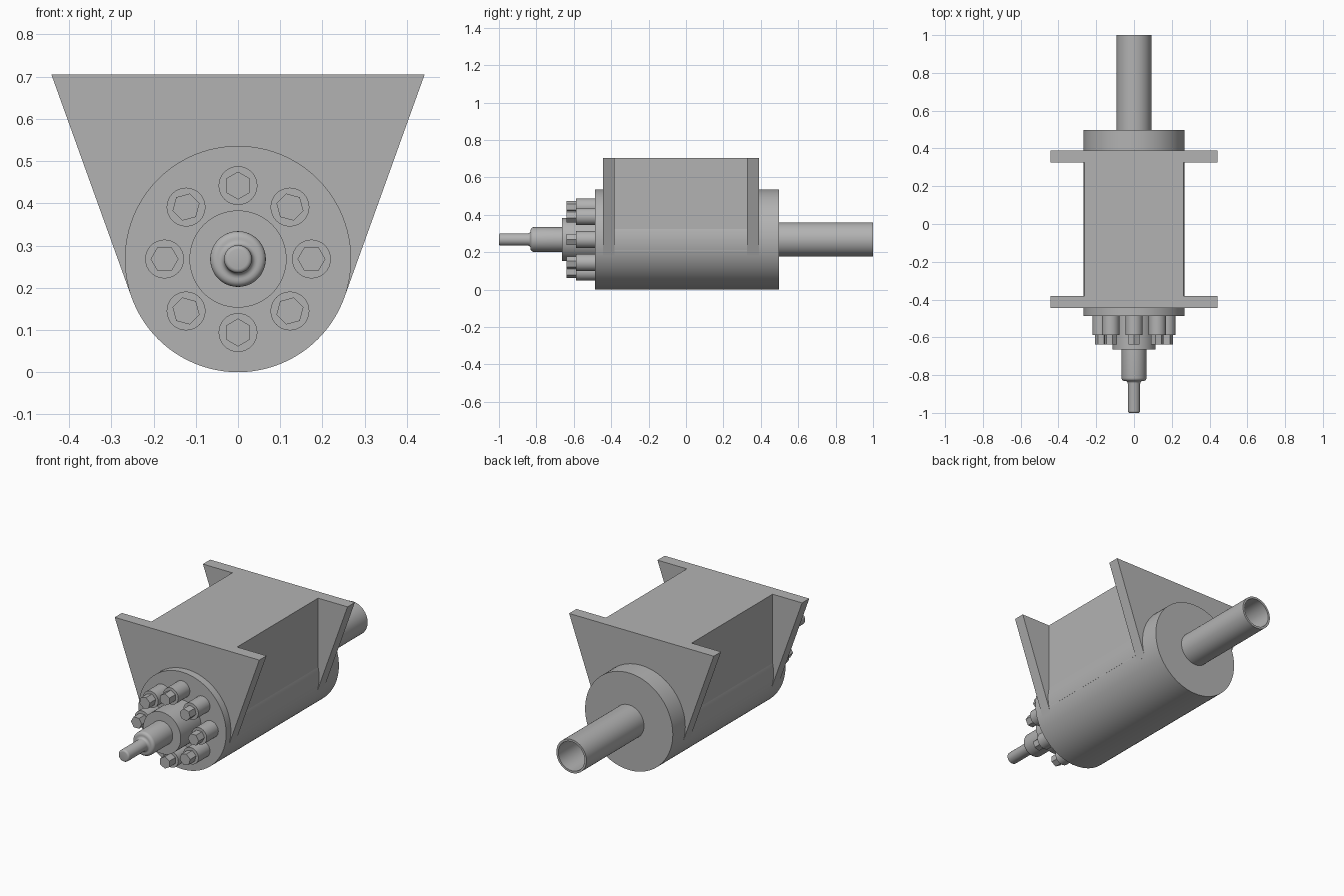
import bpy, bmesh, math

cube = bpy.data.objects.get("Cube")
if cube:
    bpy.data.objects.remove(cube, do_unlink=True)

AXIS = 0.268      # height of the centre line, also the barrel radius
TOP = 0.705

steel = bpy.data.materials.new("plain grey steel")
steel.use_nodes = True
grey = (0.45, 0.45, 0.45, 1)
steel.diffuse_color = grey
steel.node_tree.nodes["Principled BSDF"].inputs["Base Color"].default_value = grey


def finish(name, bm, location=(0, 0, 0)):
    bmesh.ops.remove_doubles(bm, verts=bm.verts, dist=1e-5)
    bmesh.ops.recalc_face_normals(bm, faces=bm.faces)
    mesh = bpy.data.meshes.new(name)
    bm.to_mesh(mesh)
    bm.free()
    mesh.materials.append(steel)
    obj = bpy.data.objects.new(name, mesh)
    obj.location = location
    bpy.context.collection.objects.link(obj)
    bpy.ops.object.select_all(action='DESELECT')
    obj.select_set(True)
    bpy.context.view_layer.objects.active = obj
    bpy.ops.object.shade_smooth_by_angle(angle=math.radians(35))
    return obj


def lathe(name, profile, x=0, z=AXIS, sides=64, phase=0):
    """Turn (radius, y) points around the y direction."""
    bm = bmesh.new()
    rings = []
    for r, y in profile:
        if r == 0:
            rings.append([bm.verts.new((0, y, 0))])
        else:
            angles = [phase + math.tau * i / sides for i in range(sides)]
            rings.append([bm.verts.new((r * math.cos(a), y, r * math.sin(a))) for a in angles])
    for a, b in zip(rings, rings[1:]):
        for i in range(sides):
            j = (i + 1) % sides
            if len(a) == 1:
                bm.faces.new((a[0], b[i], b[j]))
            elif len(b) == 1:
                bm.faces.new((a[i], a[j], b[0]))
            else:
                bm.faces.new((a[i], a[j], b[j], b[i]))
    return finish(name, bm, (x, 0, z))


def cylinder(name, radius, y0, y1, **kw):
    return lathe(name, [(0, y0), (radius, y0), (radius, y1), (0, y1)], **kw)


def extruded(name, outline, y0, y1):
    """Extrude an (x, z) outline along y."""
    bm = bmesh.new()
    face = bm.faces.new([bm.verts.new((x, y0, z)) for x, z in outline])
    new = bmesh.ops.extrude_face_region(bm, geom=[face])["geom"]
    moved = [v for v in new if isinstance(v, bmesh.types.BMVert)]
    bmesh.ops.translate(bm, verts=moved, vec=(0, y1 - y0, 0))
    return finish(name, bm)


# Main housing: round barrel with a square block rising from it
cylinder("barrel", AXIS, -0.486, 0.498, sides=96)
extruded("housing_block", [(-0.262, 0.21), (0.262, 0.21), (0.262, TOP), (-0.262, TOP)], -0.42, 0.36)

# Tapered mounting plates, tangent to the barrel
plate = [(-0.252, 0.177), (0.252, 0.177), (0.442, TOP), (-0.442, TOP)]
extruded("front_plate", plate, -0.445, -0.382)
extruded("rear_plate", plate, 0.325, 0.389)

# Front hub and stepped shaft with a rounded shoulder
cylinder("front_hub", 0.115, -0.664, -0.48)
shaft = [(0, -0.65), (0.066, -0.65), (0.066, -0.815)]
for i in range(1, 5):                       # convex shoulder
    a = math.pi / 2 * i / 4
    shaft.append((0.05 + 0.016 * math.cos(a), -0.815 - 0.016 * math.sin(a)))
for i in range(5):                          # concave fillet
    a = math.pi / 2 * i / 4
    shaft.append((0.046 - 0.013 * math.sin(a), -0.844 + 0.013 * math.cos(a)))
for i in range(5):                          # rounded tip
    a = math.pi / 2 * i / 4
    shaft.append((0.023 + 0.01 * math.cos(a), -0.99 - 0.01 * math.sin(a)))
shaft.append((0, -1))
lathe("front_shaft", shaft, sides=48)

# Ring of bosses with hexagonal bolt heads pointing outwards
for i in range(8):
    a = math.tau * i / 8
    x, z = 0.174 * math.cos(a), AXIS + 0.174 * math.sin(a)
    cylinder(f"bolt_boss_{i + 1}", 0.046, -0.587, -0.48, x=x, z=z, sides=32)
    cylinder(f"bolt_head_{i + 1}", 0.033, -0.639, -0.58, x=x, z=z, sides=6, phase=a)

# Hollow rear pipe
lathe("rear_pipe", [(0, 0.48), (0.092, 0.48), (0.092, 1), (0.08, 1), (0.08, 0.5), (0, 0.5)])
